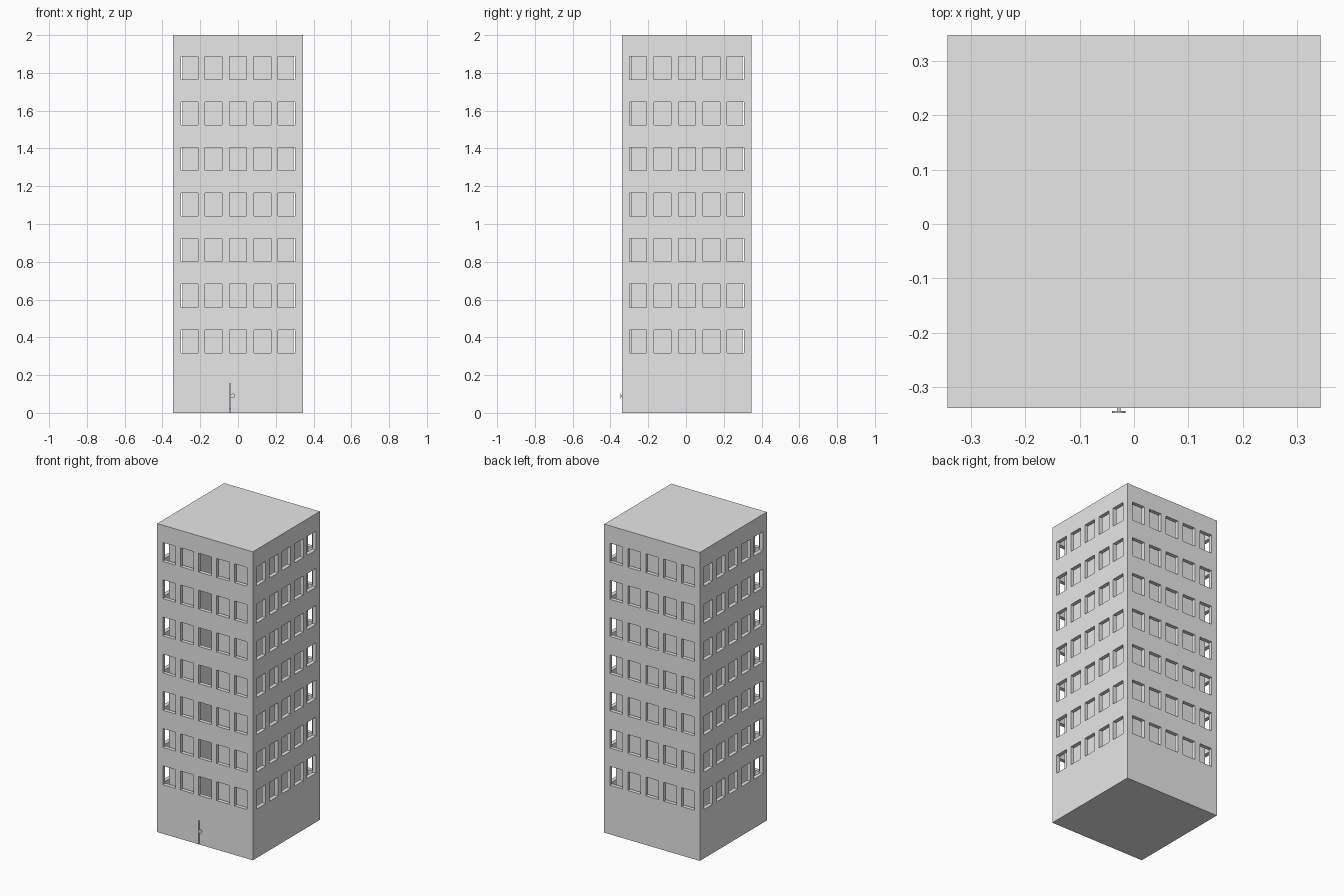
import bpy, bmesh, math
from mathutils import Vector

cube = bpy.data.objects.get("Cube")
if cube:
    bpy.data.objects.remove(cube, do_unlink=True)

HALF, HEIGHT, CY = 0.343, 2.0, 0.005      # half width, height, y centre
WALL, GAP = 0.025, 0.05                   # wall thickness, core inset
COLS = [(i * 0.129 - 0.045, i * 0.129 + 0.045) for i in range(-2, 3)]
ROWS = [(0.318 + i * 0.2412, 0.44 + i * 0.2412) for i in range(7)]
SLIT_X, SLIT_Z = (-0.045, -0.041), (0.003, 0.156)

grey = bpy.data.materials.new("concrete_grey")
grey.use_nodes = True
grey.diffuse_color = (0.8, 0.8, 0.8, 1)
grey.node_tree.nodes["Principled BSDF"].inputs["Base Color"].default_value = (0.8, 0.8, 0.8, 1)


def finish(bm, name):
    bmesh.ops.recalc_face_normals(bm, faces=bm.faces)
    mesh = bpy.data.meshes.new(name)
    bm.to_mesh(mesh)
    bm.free()
    mesh.materials.append(grey)
    obj = bpy.data.objects.new(name, mesh)
    bpy.context.collection.objects.link(obj)
    return obj


def inside(value, span):
    return span[0] < value < span[1]


# Outer shell: four gridded walls with the window cells left open
bm = bmesh.new()
zs = sorted({0, HEIGHT, *SLIT_Z, *(z for row in ROWS for z in row)})
for side in range(4):
    angle = side * math.pi / 2
    ca, sa = round(math.cos(angle)), round(math.sin(angle))
    edges = {-HALF, HALF, *(x for col in COLS for x in col)}
    if side == 0:
        edges.update(SLIT_X)
    xs = sorted(edges)

    def place(u, z):
        return (u * ca + HALF * sa, u * sa - HALF * ca + CY, z)

    grid = [[bm.verts.new(place(u, z)) for u in xs] for z in zs]
    for r in range(len(zs) - 1):
        for c in range(len(xs) - 1):
            u, z = (xs[c] + xs[c + 1]) / 2, (zs[r] + zs[r + 1]) / 2
            window = any(inside(u, col) for col in COLS) and any(inside(z, row) for row in ROWS)
            slit = side == 0 and inside(u, SLIT_X) and inside(z, SLIT_Z)
            if not window and not slit:
                bm.faces.new((grid[r][c], grid[r][c + 1], grid[r + 1][c + 1], grid[r + 1][c]))
bmesh.ops.remove_doubles(bm, verts=bm.verts, dist=0.0005)
bmesh.ops.delete(bm, geom=[v for v in bm.verts if not v.link_faces], context="VERTS")

# Flat roof and floor close the shell
for level in (0, HEIGHT):
    rim = [v for v in bm.verts if abs(v.co.z - level) < 0.0001]
    rim.sort(key=lambda v: math.atan2(v.co.y - CY, v.co.x))
    bm.faces.new(rim)
shell = finish(bm, "building_shell")
solid = shell.modifiers.new("wall_thickness", "SOLIDIFY")
solid.thickness = WALL
solid.offset = -1
solid.use_even_offset = True

# Inner core with a shaft behind the middle front windows
c = HALF - GAP
lip = HALF - WALL
half = [(c, c), (c, -c), (0.065, -c), (0.065, -lip), (0.06, -lip), (0.06, -0.1)]
outline = half + [(-x, y) for x, y in reversed(half)]
bm = bmesh.new()
base = bm.faces.new([bm.verts.new((x, y + CY, WALL)) for x, y in outline])
top = bmesh.ops.extrude_face_region(bm, geom=[base])["geom"]
bmesh.ops.translate(bm, verts=[g for g in top if isinstance(g, bmesh.types.BMVert)],
                    vec=Vector((0, 0, HEIGHT - 2 * WALL)))
finish(bm, "inner_core")


# Round door handle on a short stem
def front_cylinder(name, radius, y0, y1):
    bpy.ops.mesh.primitive_cylinder_add(vertices=20, radius=radius, depth=y1 - y0,
                                        location=(-0.028, (y0 + y1) / 2, 0.09),
                                        rotation=(math.pi / 2, 0, 0))
    obj = bpy.context.object
    obj.name = name
    obj.data.materials.append(grey)
    bpy.ops.object.shade_smooth_by_angle()


front = CY - HALF
front_cylinder("door_handle_stem", 0.003, front - 0.008, front + 0.002)
front_cylinder("door_handle_knob", 0.0125, front - 0.01, front - 0.006)
